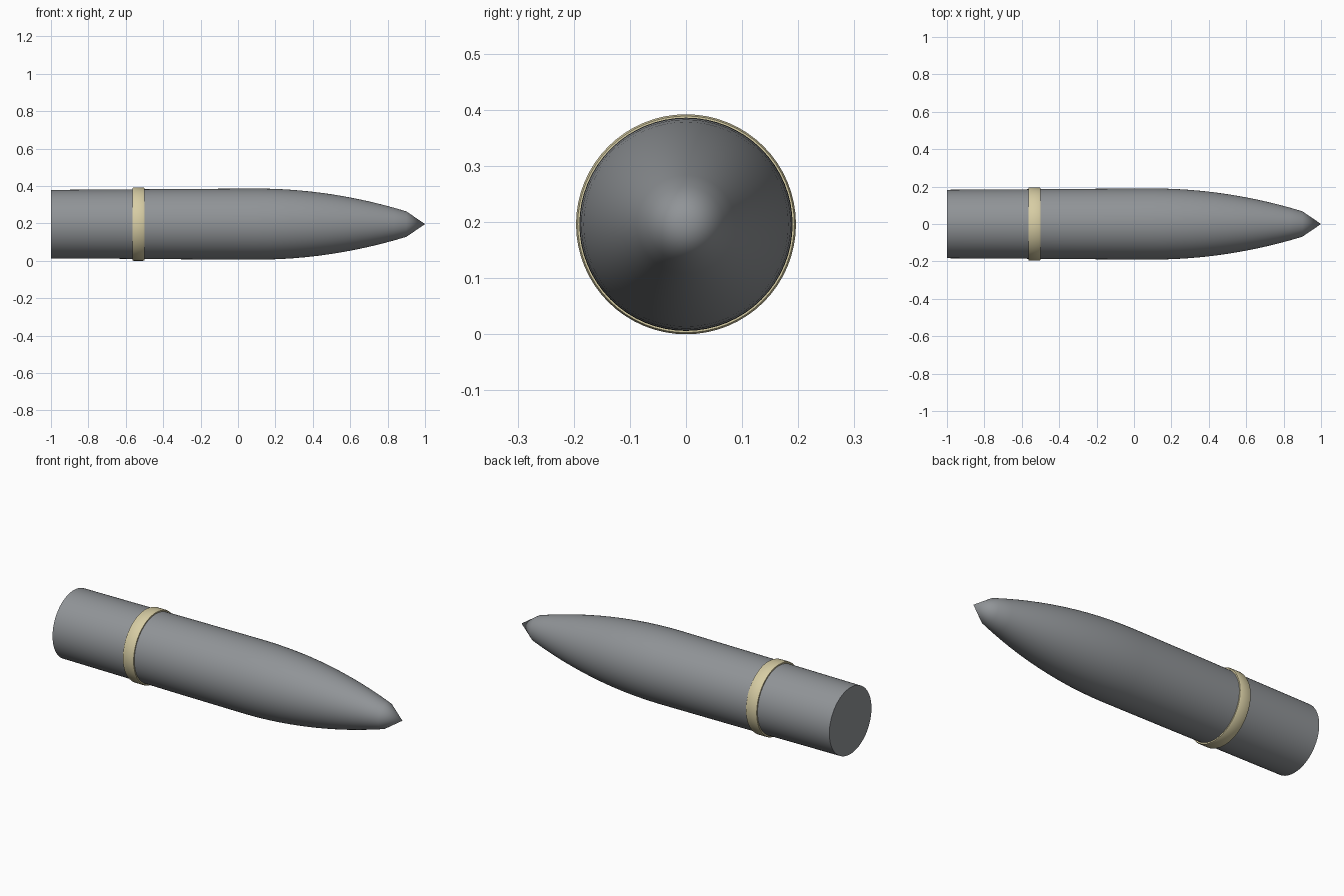
import bpy, bmesh, math

if "Cube" in bpy.data.objects:
    bpy.data.objects.remove(bpy.data.objects["Cube"])

AXIS_Z = 0.196
SIDES = 64


def material(name, rgb):
    m = bpy.data.materials.new(name)
    m.diffuse_color = (*rgb, 1.0)
    m.use_nodes = True
    m.node_tree.nodes["Principled BSDF"].inputs["Base Color"].default_value = m.diffuse_color
    return m


def lathe(name, profile, mat, closed=False):
    """Revolve (x, radius) points around the long axis."""
    bm = bmesh.new()
    rings = []
    for x, r in profile:
        if r == 0:
            rings.append([bm.verts.new((x, 0, AXIS_Z))] * SIDES)
        else:
            angles = [2 * math.pi * i / SIDES for i in range(SIDES)]
            rings.append([bm.verts.new((x, r * math.cos(a), AXIS_Z + r * math.sin(a)))
                          for a in angles])
    pairs = list(zip(rings, rings[1:]))
    if closed:
        pairs.append((rings[-1], rings[0]))
    for a, b in pairs:
        for i in range(SIDES):
            j = (i + 1) % SIDES
            corners = list(dict.fromkeys((a[i], a[j], b[j], b[i])))
            bm.faces.new(corners)
    if not closed:
        bm.faces.new(rings[0])
    bmesh.ops.recalc_face_normals(bm, faces=bm.faces)
    mesh = bpy.data.meshes.new(name)
    bm.to_mesh(mesh)
    bm.free()
    mesh.materials.append(mat)
    obj = bpy.data.objects.new(name, mesh)
    bpy.context.collection.objects.link(obj)
    bpy.ops.object.select_all(action='DESELECT')
    obj.select_set(True)
    bpy.context.view_layer.objects.active = obj
    bpy.ops.object.shade_smooth_by_angle(angle=math.radians(35))
    return obj


grey = material("steel_grey", (0.28, 0.295, 0.31))
cream = material("pale_brass", (0.68, 0.61, 0.37))

# Body: slightly tapered rear, curved nose and short conical tip
body = [(-1.0, 0.183), (-0.67, 0.185), (-0.3, 0.188), (0.1, 0.190)]
STEPS = 12
for k in range(1, STEPS + 1):
    t = k / STEPS
    body.append((0.1 + 0.8 * t, 0.190 - 0.122 * t ** 2))
body.append((1.0, 0))
lathe("shell_body", body, grey)

# Raised band around the rear part
lathe("band", [(-0.565, 0.18), (-0.565, 0.193), (-0.558, 0.196),
               (-0.507, 0.196), (-0.50, 0.193), (-0.50, 0.18)], cream, closed=True)
